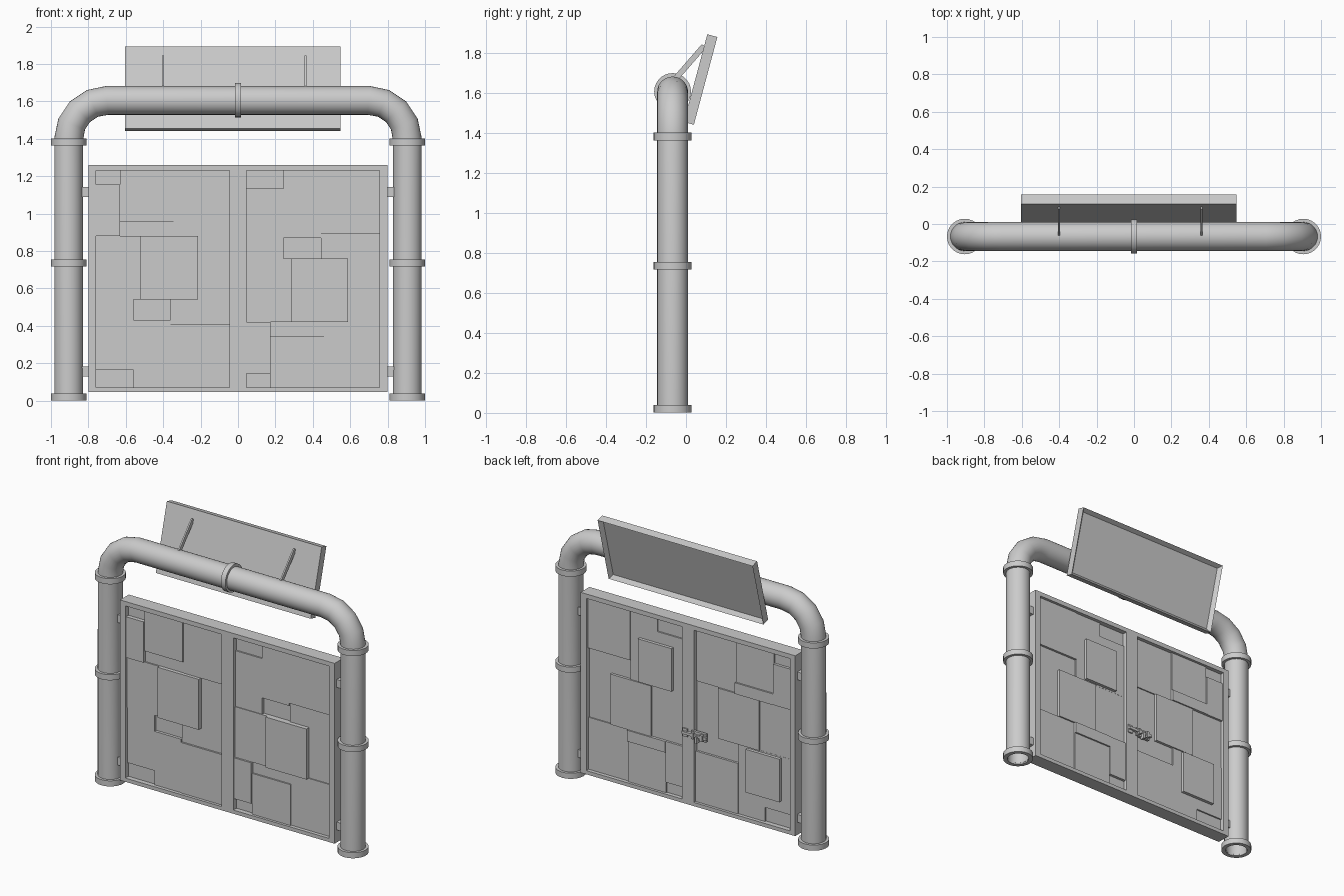
import bpy, bmesh, math
from mathutils import Vector, Matrix

cube = bpy.data.objects.get("Cube")
if cube:
    bpy.data.objects.remove(cube, do_unlink=True)

grey = bpy.data.materials.new("light_grey")
grey.use_nodes = True
grey.diffuse_color = (0.6, 0.6, 0.6, 1)
grey.node_tree.nodes["Principled BSDF"].inputs["Base Color"].default_value = (0.6, 0.6, 0.6, 1)

MID = -0.067    # depth of the gate and pipe centre line
POST = 0.905    # post distance from centre
HALF = 0.047    # half thickness of the gate frame


def add_box(bm, x, y, z):
    """Add a box from three (low, high) ranges."""
    made = bmesh.ops.create_cube(bm, size=1)["verts"]
    size = [r[1] - r[0] for r in (x, y, z)]
    centre = [(r[0] + r[1]) / 2 for r in (x, y, z)]
    bmesh.ops.scale(bm, vec=size, verts=made)
    bmesh.ops.translate(bm, vec=centre, verts=made)
    return made


def finish(bm, name, smooth=False):
    bmesh.ops.recalc_face_normals(bm, faces=bm.faces)
    mesh = bpy.data.meshes.new(name)
    bm.to_mesh(mesh)
    bm.free()
    mesh.materials.append(grey)
    obj = bpy.data.objects.new(name, mesh)
    bpy.context.collection.objects.link(obj)
    if smooth:
        bpy.ops.object.select_all(action="DESELECT")
        bpy.context.view_layer.objects.active = obj
        obj.select_set(True)
        bpy.ops.object.shade_smooth_by_angle(angle=math.radians(35))
    return obj


def boxes(name, parts):
    bm = bmesh.new()
    for part in parts:
        add_box(bm, *part)
    return finish(bm, name)


def skin(bm, rings, closed=False):
    """Bridge rings of vertices with quads."""
    n = len(rings[0])
    pairs = list(zip(rings, rings[1:]))
    if closed:
        pairs.append((rings[-1], rings[0]))
    for a, b in pairs:
        for i in range(n):
            j = (i + 1) % n
            bm.faces.new((a[i], a[j], b[j], b[i]))


# Arched pipe: hollow ring sweep with a coarse bend at each corner
def arch_pipe(radius=0.077, wall=0.01, bend=0.205, steps=4, sides=28):
    path = [(-POST, 0.01)]
    for i in range(steps + 1):
        a = math.pi - i * math.pi / 2 / steps
        path.append((-POST + bend + bend * math.cos(a), 1.4 + bend * math.sin(a)))
    path += [(-x, z) for x, z in reversed(path)]
    pts = [Vector((x, 0, z)) for x, z in path]
    bm = bmesh.new()
    layers = []
    for r in (radius, radius - wall):
        rings = []
        for i, p in enumerate(pts):
            before = (p - pts[max(i - 1, 0)]).normalized()
            after = (pts[min(i + 1, len(pts) - 1)] - p).normalized()
            t = (before + after).normalized()
            side = Vector((-t.z, 0, t.x))
            ring = []
            for k in range(sides):
                a = 2 * math.pi * k / sides
                q = p + side * r * math.cos(a)
                ring.append(bm.verts.new((q.x, MID + r * math.sin(a), q.z)))
            rings.append(ring)
        layers.append(rings)
    skin(bm, layers[0] + layers[1][::-1], closed=True)
    finish(bm, "arch_pipe", smooth=True)


arch_pipe()


# Collars clamped round the pipe
def collar(name, location, width, outer=0.095, inner=0.068, sideways=False, sides=28):
    bm = bmesh.new()
    profile = [(outer, -width / 2), (outer, width / 2), (inner, width / 2), (inner, -width / 2)]
    rings = []
    for r, h in profile:
        rings.append([bm.verts.new((r * math.cos(2 * math.pi * k / sides),
                                    r * math.sin(2 * math.pi * k / sides), h))
                      for k in range(sides)])
    skin(bm, rings, closed=True)
    if sideways:
        bm.transform(Matrix.Rotation(math.pi / 2, 4, "Y"))
    bm.transform(Matrix.Translation(location))
    finish(bm, name, smooth=True)


for side, label in ((-1, "right"), (1, "left")):
    for z, level in ((0.02, "foot"), (0.735, "middle"), (1.382, "top")):
        collar(f"{label}_{level}_collar", (side * POST, MID, z), 0.038)
    # Hinge blocks between gate and post
    boxes(f"{label}_hinges", [
        (sorted((side * 0.79, side * 0.85)), (MID - 0.025, MID + 0.025), (z, z + 0.053))
        for z in (0.13, 1.09)])
collar("crown_collar", (0, MID, 1.607), 0.034, outer=0.092, sideways=True)

# Gate frame
depth = (MID - HALF, MID + HALF)
boxes("gate_frame", [
    ((-0.8, -0.76), depth, (0.045, 1.26)),
    ((0.757, 0.8), depth, (0.045, 1.26)),
    ((-0.045, 0.045), depth, (0.07, 1.23)),
    ((-0.76, 0.757), depth, (0.045, 0.07)),
    ((-0.76, 0.757), depth, (1.23, 1.26))])

# Patchwork plates: left, right, bottom, top, height from the middle plane
front_tiles = [
    (0, .13, .81, 1.085, .041), (0, .13, 1.085, 1.16, .014),
    (.13, .415, .885, 1.16, .03), (.13, .415, .81, .885, .02),
    (.415, .715, .81, 1.16, .023), (0, .24, .47, .81, .029),
    (.24, .545, .47, .81, .045), (.4, .715, .34, .81, .016),
    (.2, .4, .36, .47, .005), (0, .2, .095, .47, .024),
    (.2, .4, 0, .36, .024), (.4, .715, 0, .34, .028), (0, .2, 0, .095, .014)]
back_tiles = [
    (0, .13, .81, 1.085, .038), (0, .13, 1.085, 1.16, .02),
    (.13, .415, .885, 1.16, .03), (.13, .415, .81, .885, .041),
    (.415, .715, .81, 1.16, .022), (0, .24, .47, .81, .023),
    (.24, .545, .47, .81, .032), (.4, .715, .34, .81, .014),
    (.08, .33, .17, .46, .045), (0, .4, .095, .47, .024),
    (.2, .4, 0, .095, .024), (.4, .715, 0, .34, .029), (0, .2, 0, .095, .014)]

for name, start, flip in (("right_leaf", -0.76, False), ("left_leaf", 0.044, True)):
    parts = []
    for tiles, way in ((front_tiles, -1), (back_tiles, 1)):
        for u0, u1, v0, v1, h in tiles:
            z = (1.23 - v1, 1.23 - v0) if flip else (0.07 + v0, 0.07 + v1)
            parts.append(((start + u0, start + u1), sorted((MID, MID + way * h)), z))
    boxes(name, parts)

# Sliding latch on the back
back = MID + HALF
boxes("latch", [
    ((-0.14, -0.03), (back - 0.01, back + 0.008), (0.5, 0.555)),
    ((0.0, 0.035), (back - 0.01, back + 0.008), (0.5, 0.555)),
    ((-0.15, 0.035), (back, back + 0.02), (0.52, 0.538)),
    ((-0.125, -0.105), (back, back + 0.026), (0.507, 0.548)),
    ((-0.055, -0.04), (back, back + 0.026), (0.507, 0.548)),
    ((-0.085, -0.072), (back, back + 0.03), (0.485, 0.53))])

# Tilted sign board: raised rim round a sunk face on the back
board = bmesh.new()
w, h, t = 0.577, 0.227, 0.026
made = add_box(board, (-w, w), (-t, t), (-h, h))
board.faces.ensure_lookup_table()
board.normal_update()
rear = [f for f in board.faces if f.normal.y > 0.9]
bmesh.ops.inset_region(board, faces=rear, thickness=0.03, depth=0)
bmesh.ops.translate(board, vec=(0, -0.025, 0), verts=rear[0].verts)
board.transform(Matrix.Translation((-0.028, 0.073, 1.667)) @ Matrix.Rotation(math.radians(-15), 4, "X"))
finish(board, "sign_board")

# Thin struts from pipe to board
for x, label in ((-0.4, "right"), (0.36, "left")):
    bm = bmesh.new()
    add_box(bm, (-0.005, 0.005), (-0.014, 0.014), (-0.11, 0.11))
    bm.transform(Matrix.Translation((x, 0.018, 1.752)) @ Matrix.Rotation(math.radians(-41), 4, "X"))
    finish(bm, f"{label}_strut")
